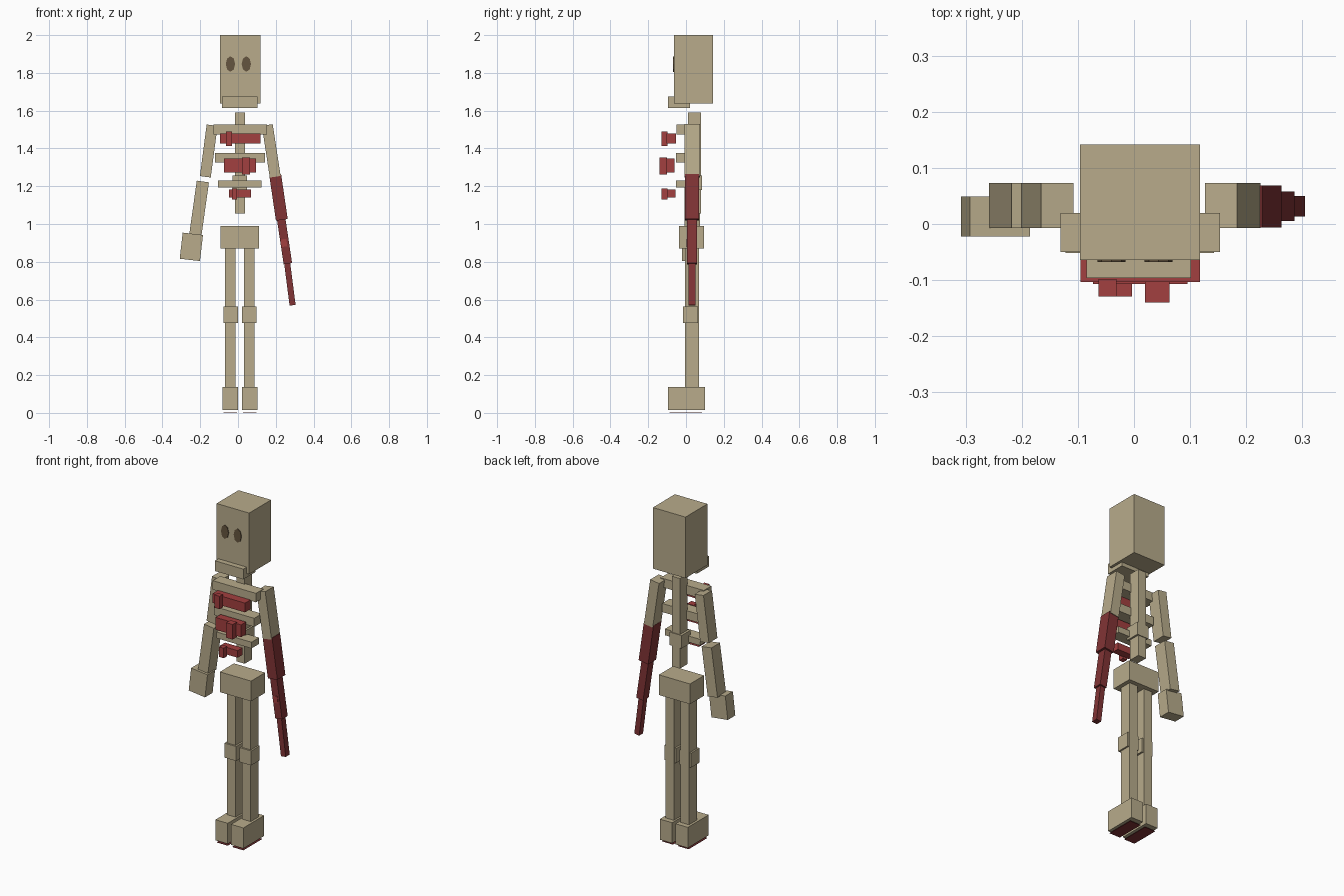
import bpy
import math
from mathutils import Vector

if "Cube" in bpy.data.objects:
    bpy.data.objects.remove(bpy.data.objects["Cube"])


def material(name, rgb):
    m = bpy.data.materials.new(name)
    m.use_nodes = True
    m.diffuse_color = (*rgb, 1)
    m.node_tree.nodes["Principled BSDF"].inputs["Base Color"].default_value = (*rgb, 1)
    return m


BONE = material("bone", (0.48, 0.41, 0.26))
RED = material("red", (0.36, 0.05, 0.05))
DARK_RED = material("dark red", (0.22, 0.034, 0.036))
SOCKET = material("dark socket", (0.13, 0.09, 0.05))


def box(name, x, y, z, mat=BONE):
    """Box spanning the given x, y and z ranges."""
    bpy.ops.mesh.primitive_cube_add(size=1, location=[sum(r) / 2 for r in (x, y, z)])
    ob = bpy.context.object
    ob.name = name
    ob.scale = [r[1] - r[0] for r in (x, y, z)]
    ob.data.materials.append(mat)
    return ob


def limb(name, top, bottom, width, y, mat=BONE):
    """Box leaning in the front plane, from top (x, z) to bottom (x, z)."""
    a, b = Vector(top), Vector(bottom)
    d, mid = a - b, (a + b) / 2
    ob = box(name, (mid.x - width / 2, mid.x + width / 2), y,
             (mid.y - d.length / 2, mid.y + d.length / 2), mat)
    ob.rotation_euler.y = math.atan2(d.x, d.y)
    return ob


# Head and jaw
box("head", (-0.096, 0.118), (-0.064, 0.142), (1.637, 2.0))
box("jaw", (-0.085, 0.102), (-0.096, 0.02), (1.614, 1.675))
for side, x in (("right", -0.04), ("left", 0.044)):
    bpy.ops.mesh.primitive_cylinder_add(vertices=8, radius=1, depth=0.006,
                                        location=(x, -0.065, 1.847))
    eye = bpy.context.object
    eye.name = side + "_eye_socket"
    eye.rotation_euler = (math.pi / 2, 0, 0)
    eye.scale = (0.025, 0.041, 1)
    eye.data.materials.append(SOCKET)

# Spine, collarbones, ribs and pelvis
box("spine", (-0.016, 0.037), (0.01, 0.08), (1.055, 1.59))
box("vertebra", (-0.03, 0.048), (0.0, 0.085), (1.18, 1.257))
box("right_collarbone", (-0.131, 0.013), (-0.05, 0.02), (1.474, 1.527))
box("left_collarbone", (0.013, 0.153), (-0.05, 0.02), (1.474, 1.527))
box("upper_rib", (-0.122, 0.143), (-0.052, 0.02), (1.326, 1.377))
box("lower_rib", (-0.106, 0.125), (-0.052, 0.02), (1.193, 1.23))
box("pelvis", (-0.093, 0.112), (-0.037, 0.095), (0.87, 0.99))

# Red chest strips with raised knobs
box("upper_strip", (-0.095, 0.118), (-0.103, -0.052), (1.425, 1.48), RED)
box("upper_knob", (-0.063, -0.031), (-0.129, -0.098), (1.414, 1.49), RED)
box("middle_strip", (-0.073, 0.095), (-0.107, -0.06), (1.273, 1.346), RED)
box("middle_knob", (0.02, 0.063), (-0.14, -0.1), (1.263, 1.352), RED)
box("lower_strip", (-0.047, 0.068), (-0.1, -0.055), (1.141, 1.183), RED)
box("lower_knob", (-0.033, -0.004), (-0.129, -0.097), (1.13, 1.189), RED)

# Right arm
ARM_Y = (-0.007, 0.073)
limb("right_upper_arm", (-0.137, 1.523), (-0.173, 1.25), 0.058, ARM_Y)
limb("right_forearm", (-0.186, 1.225), (-0.226, 0.94), 0.065, ARM_Y)
limb("right_hand", (-0.239, 0.948), (-0.255, 0.81), 0.108, (-0.022, 0.049))

# Left arm, tapering in steps
limb("left_upper_arm", (0.155, 1.524), (0.197, 1.25), 0.058, ARM_Y)
limb("left_forearm", (0.197, 1.26), (0.232, 1.022), 0.063, (-0.006, 0.069), DARK_RED)
limb("left_blade", (0.228, 1.03), (0.264, 0.79), 0.045, (0.005, 0.058), DARK_RED)
limb("blade_patch", (0.241, 0.92), (0.246, 0.88), 0.03, (0.002, 0.007), RED)
limb("left_blade_tip", (0.26, 0.795), (0.289, 0.57), 0.032, (0.013, 0.05), DARK_RED)

# Legs, knees, feet and soles, mirrored about the pelvis centre
for side, s in (("right", -1), ("left", 1)):
    def span(inner, outer):
        return sorted((0.01 + s * inner, 0.01 + s * outer))

    box(side + "_leg", span(0.022, 0.078), (-0.006, 0.069), (0.12, 0.88))
    box(side + "_knee", span(0.011, 0.088), (-0.016, 0.064), (0.477, 0.563))
    box(side + "_foot", span(0.011, 0.092), (-0.095, 0.1), (0.015, 0.137))
    box(side + "_sole", span(0.016, 0.087), (-0.088, 0.085), (0, 0.003), DARK_RED)
